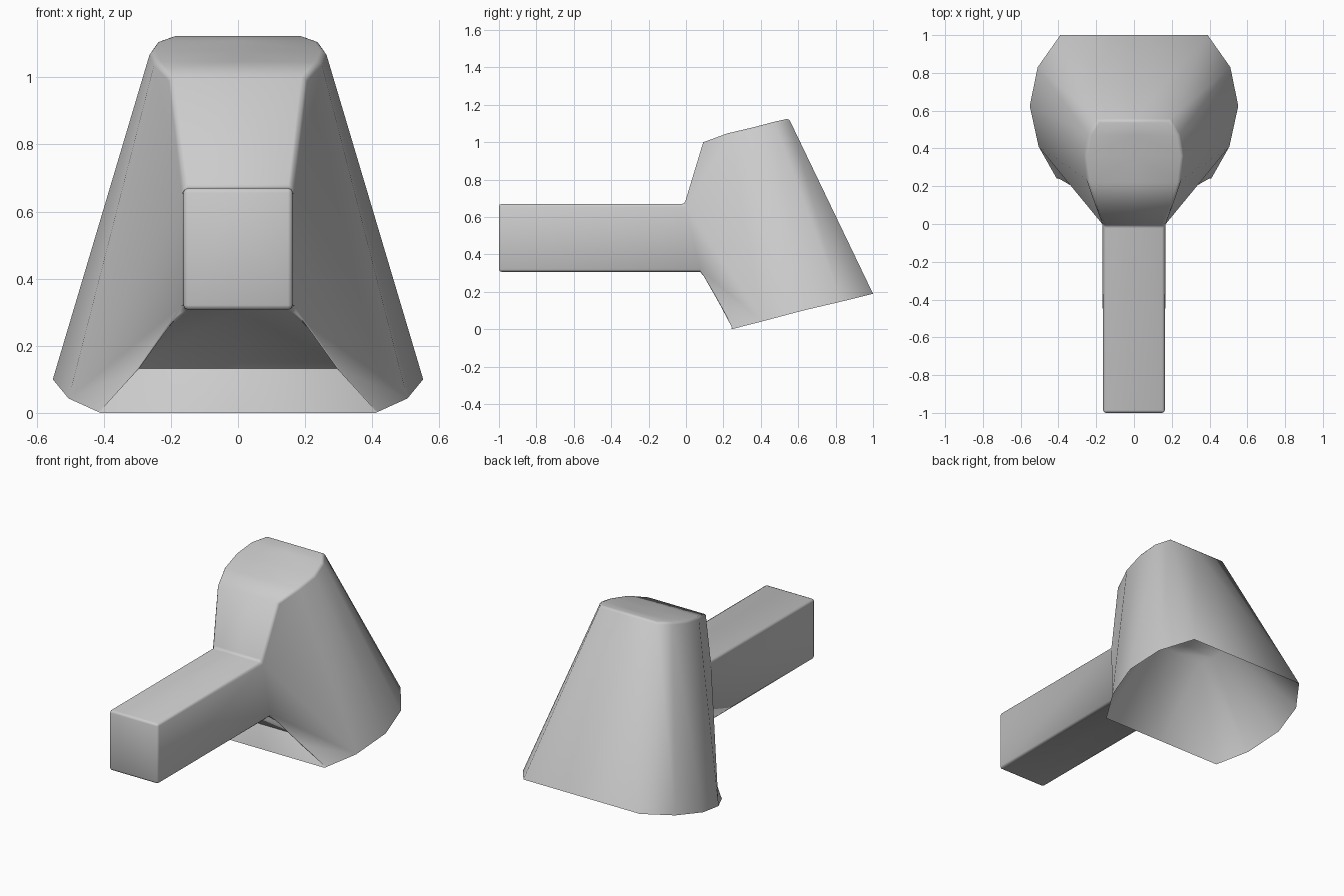
import bpy, bmesh
from mathutils import Vector

cube = bpy.data.objects.get("Cube")
if cube:
    bpy.data.objects.remove(cube, do_unlink=True)

# One light grey material
grey = bpy.data.materials.new("light_grey")
grey.use_nodes = True
colour = (0.6, 0.6, 0.6, 1)
grey.diffuse_color = colour
grey.node_tree.nodes["Principled BSDF"].inputs["Base Color"].default_value = colour


def points(bm, coords):
    return [bm.verts.new(c) for c in coords]


def centres(bm, verts):
    """Matching vertices on the mirror plane."""
    return [bm.verts.new((0, v.co.y, v.co.z)) for v in verts]


def finish(bm, name, guide, direction):
    """Turn a half mesh into a smooth mirrored object; guide faces direction."""
    bmesh.ops.recalc_face_normals(bm, faces=bm.faces)
    guide.normal_update()
    if guide.normal.dot(Vector(direction)) < 0:
        bmesh.ops.reverse_faces(bm, faces=bm.faces)
    mesh = bpy.data.meshes.new(name)
    bm.to_mesh(mesh)
    bm.free()
    mesh.materials.append(grey)
    mesh.shade_smooth()
    obj = bpy.data.objects.new(name, mesh)
    bpy.context.collection.objects.link(obj)
    obj.modifiers.new("mirror", 'MIRROR').use_clip = True
    return obj


# Half outlines, from back to front
TOP = [(.19, .55, 1.127), (.24, .47, 1.109), (.26, .36, 1.08),
       (.245, .22, 1.047), (.203, .092, 1.0)]
RIM = [(.39, 1.0, .19), (.51, .83, .148), (.552, .625, .1),
       (.505, .41, .043), (.41, .242, 0)]

# Hood and arm
bm = bmesh.new()
face = lambda *verts: bm.faces.new(verts)
top, rim = points(bm, TOP), points(bm, RIM)
neck = points(bm, [(.163, -.008, .67), (.163, .075, .307)])
end = points(bm, [(.163, -1, .67), (.163, -1, .307)])
crease, fold = points(bm, [(.287, .171, .135), (.35, .276, .132)])
top_c, neck_c, end_c = centres(bm, top), centres(bm, neck), centres(bm, end)
fold_c, back_c = centres(bm, [fold, rim[0]])

# Back, flared side and closed top
back = face(top_c[0], top[0], rim[0], back_c)
for i in range(3):
    face(top[i], top[i + 1], rim[i + 1], rim[i])
for i in range(4):
    face(top_c[i], top_c[i + 1], top[i + 1], top[i])

# Side panel fanned from the rim
front_edge = [top[3], top[4], neck[0], neck[1], crease, rim[4]]
face(top[3], top[4], neck[0])
for a, b in [(0, 2), (2, 3), (3, 4), (4, 5)]:
    face(front_edge[a], front_edge[b], rim[3])

# Front above the arm and recess below it
face(top_c[4], neck_c[0], neck[0], top[4])
face(neck_c[1], fold_c, fold, neck[1])
face(neck[1], fold, crease)
face(crease, fold, rim[4])

# Square arm
face(neck_c[0], end_c[0], end[0], neck[0])
face(neck[0], end[0], end[1], neck[1])
face(neck[1], end[1], end_c[1], neck_c[1])
face(end_c[0], end_c[1], end[1], end[0])
hood = finish(bm, "hood_and_arm", back, (0, 1, 0))

bevel = hood.modifiers.new("soft_edges", 'BEVEL')
bevel.width = .014
bevel.segments = 2
bevel.limit_method = 'ANGLE'
bevel.angle_limit = 1.03

# Hollow inside: the rim narrows upward to a closed ceiling
bm = bmesh.new()
rim = points(bm, RIM)
low, high = Vector((0, .62, .098)), Vector((0, .54, .56))
inner = points(bm, [high + (Vector(p) - low) * .42 for p in RIM])
rim_c, inner_c = centres(bm, [rim[0], rim[4]]), centres(bm, inner)
for i in range(4):
    face(rim[i], rim[i + 1], inner[i + 1], inner[i])
    ceiling = face(inner[i], inner[i + 1], inner_c[i + 1], inner_c[i])
face(rim_c[0], rim[0], inner[0], inner_c[0])
face(rim_c[1], rim[4], inner[4], inner_c[4])
finish(bm, "hood_hollow", ceiling, (0, 0, -1))
